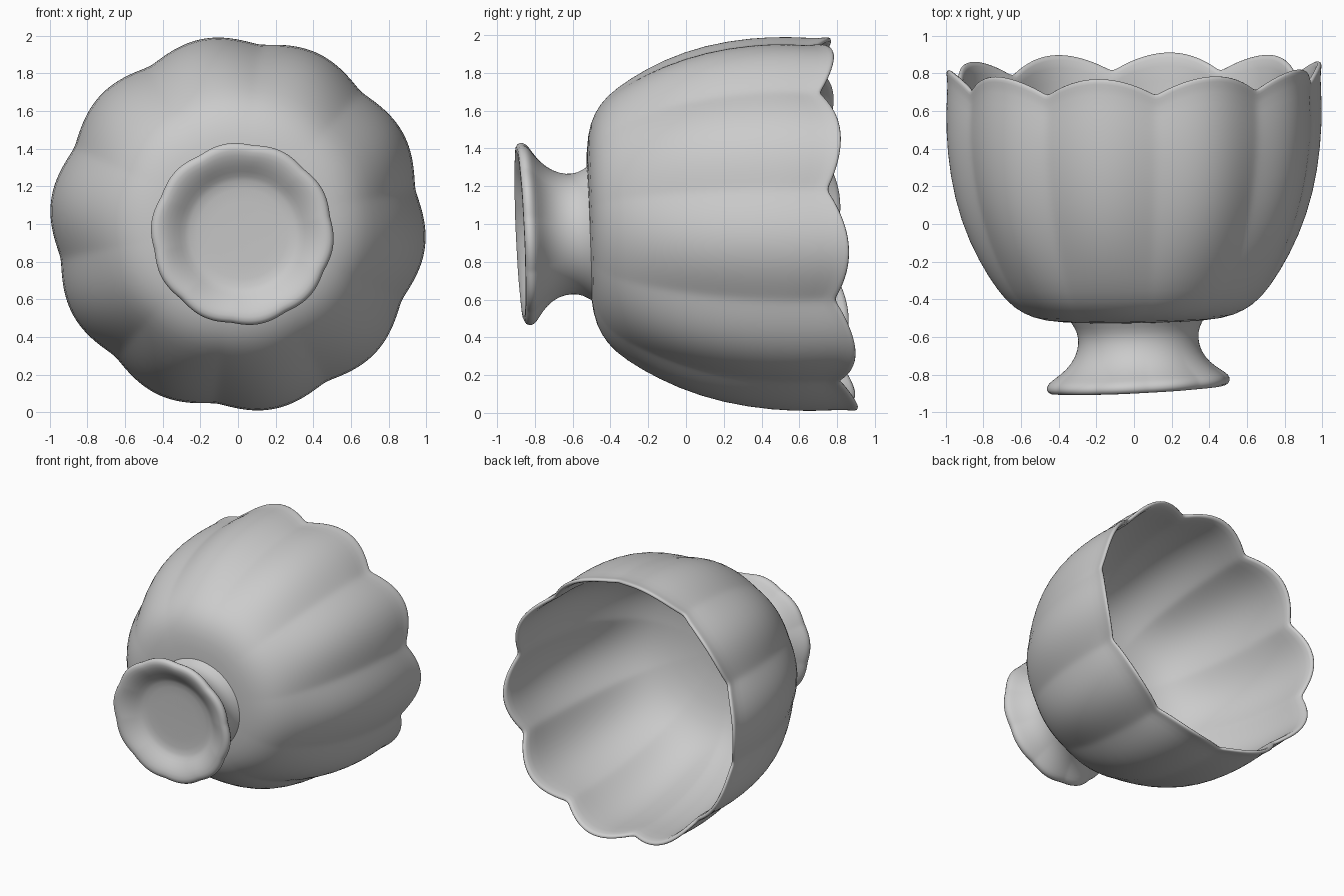
import bpy, bmesh, math

cube = bpy.data.objects.get("Cube")
if cube:
    bpy.data.objects.remove(cube, do_unlink=True)

LOBES = 10
SEGMENTS = 160
PHASE = math.radians(11)      # direction of the first groove

grey = bpy.data.materials.new("plain_grey")
grey.use_nodes = True
grey.diffuse_color = (0.6, 0.6, 0.6, 1)
bsdf = grey.node_tree.nodes["Principled BSDF"]
bsdf.inputs["Base Color"].default_value = grey.diffuse_color
bsdf.inputs["Roughness"].default_value = 0.6


def smoothstep(a, b, t):
    t = max(0, min(1, (t - a) / (b - a)))
    return t * t * (3 - 2 * t)


def lathe(name, profile, place):
    """Revolve (radius, y) points about the y axis, shaped by place()."""
    bm = bmesh.new()
    rings = []
    for r, y in profile:
        count = SEGMENTS if r else 1
        ring = []
        for i in range(count):
            turn = math.tau * i / count
            lobe = abs(math.sin(LOBES * turn / 2))   # 0 in groove, 1 on lobe
            ring.append(bm.verts.new(place(r, y, turn + PHASE, lobe)))
        rings.append(ring)
    for a, b in zip(rings, rings[1:]):
        for i in range(SEGMENTS):
            j = (i + 1) % SEGMENTS
            if len(a) == 1:
                bm.faces.new((a[0], b[i], b[j]))
            elif len(b) == 1:
                bm.faces.new((a[i], b[0], a[j]))
            else:
                bm.faces.new((a[i], b[i], b[j], a[j]))
    bmesh.ops.recalc_face_normals(bm, faces=bm.faces[:])
    for f in bm.faces:
        f.smooth = True
    mesh = bpy.data.meshes.new(name)
    bm.to_mesh(mesh)
    bm.free()
    mesh.materials.append(grey)
    obj = bpy.data.objects.new(name, mesh)
    bpy.context.collection.objects.link(obj)
    obj.modifiers.new("soften", "SUBSURF").levels = 1
    return obj


# Lobed bowl: outside from the base up, over the lip and down the inside
def place_bowl(r, y, angle, lobe):
    depth = 0.008 + 0.034 * smoothstep(-0.5, 0, y)
    r *= 1 - depth * (1 - lobe ** 1.25)
    x, z = r * math.cos(angle), r * math.sin(angle)
    drop = 0.095 * (1 - lobe ** 0.9) * smoothstep(0.4, 0.8, y)
    lean = -(0.045 + 0.03 * y) * z + 0.015 * x
    return x, y - drop + lean, z + 1


bowl_profile = [
    (0, -.52), (.3, -.52), (.48, -.508), (.59, -.467), (.68, -.4),
    (.775, -.27), (.88, -.08), (.958, .15), (.997, .4), (1.003, .62),
    (.992, .77), (1, .815), (1, .84), (.975, .842), (.962, .8),
    (.968, .6), (.96, .4), (.92, .15), (.84, -.08), (.735, -.26),
    (.58, -.4), (.3, -.465), (0, -.475),
]
lathe("scalloped_bowl", bowl_profile, place_bowl)


# Flared foot with a wavy edge and a hollow underside
def place_foot(r, y, angle, lobe):
    wave = 0.025 * smoothstep(0.3, 0.47, r) * smoothstep(-0.6, -0.8, y)
    r *= 1 - wave * (1 - lobe ** 1.25)
    x, z = r * math.cos(angle), r * math.sin(angle)
    return x + 0.023, y - 0.045 * z + 0.05 * x, z + 0.947


foot_profile = [
    (.36, -.5), (.322, -.56), (.315, -.62), (.332, -.69), (.38, -.755),
    (.445, -.8), (.48, -.823), (.492, -.855), (.47, -.883), (.42, -.877),
    (.36, -.845), (.305, -.8), (.265, -.785), (0, -.785),
]
lathe("flared_foot", foot_profile, place_foot)
